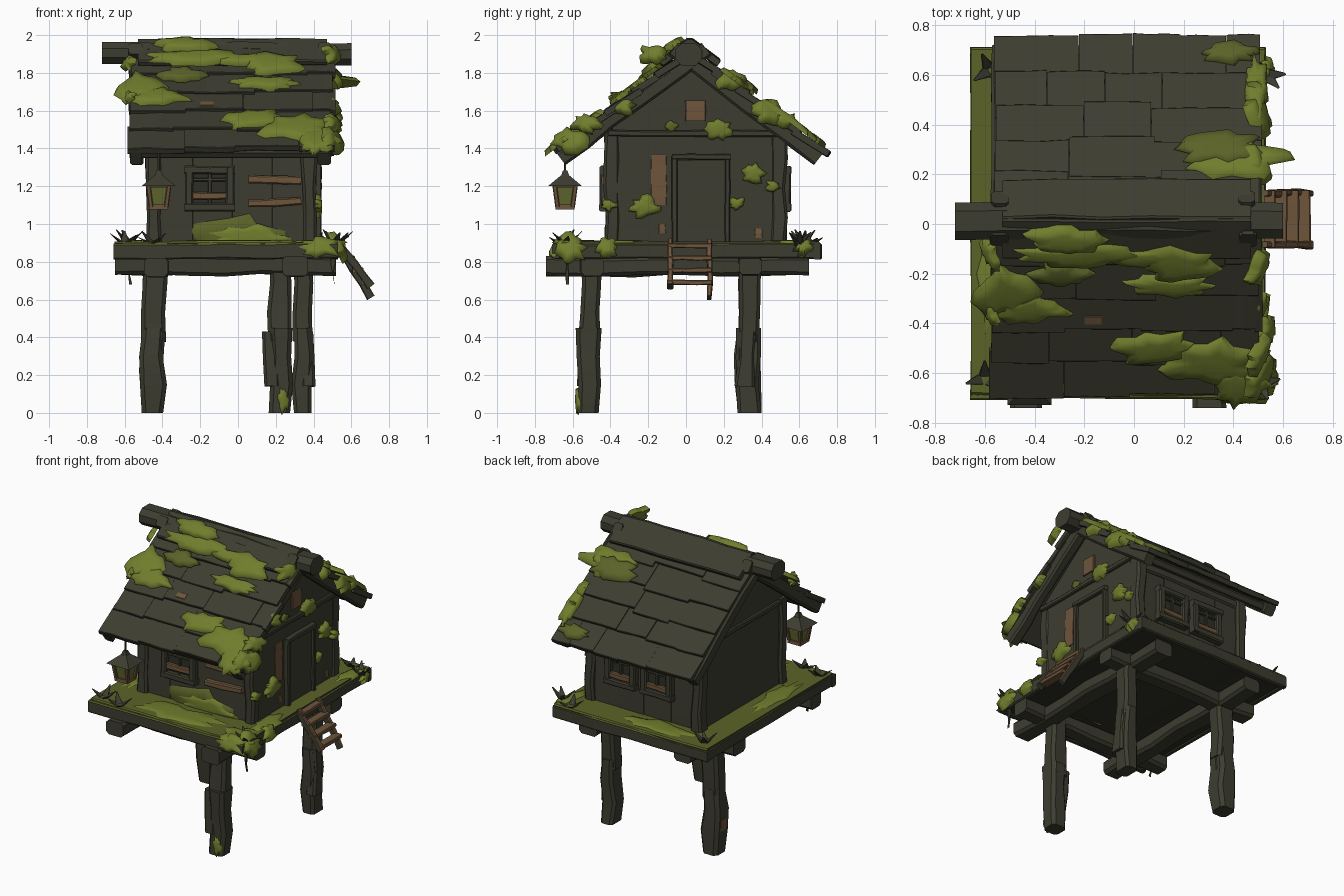
import bpy, bmesh, math, random
from mathutils import Vector, Matrix

random.seed(7)
R = random.uniform
cube = bpy.data.objects.get("Cube")
if cube:
    bpy.data.objects.remove(cube)


def material(name, r, g, b):
    m = bpy.data.materials.new(name)
    m.use_nodes = True
    m.diffuse_color = (r, g, b, 1)
    node = m.node_tree.nodes["Principled BSDF"]
    node.inputs["Base Color"].default_value = (r, g, b, 1)
    node.inputs["Roughness"].default_value = 0.9
    return m


WOOD = material("weathered_wood", .046, .046, .030)
DARK = material("shadowed_wood", .028, .028, .019)
BROWN = material("bare_wood", .155, .09, .044)
MOSS = material("bright_moss", .163, .203, .026)
OLIVE = material("deep_moss", .104, .124, .021)
GLASS = material("lantern_glass", .115, .14, .028)


def finish(name, bm, *mats, angle=35):
    bmesh.ops.recalc_face_normals(bm, faces=bm.faces)
    me = bpy.data.meshes.new(name)
    bm.to_mesh(me)
    bm.free()
    for m in mats:
        me.materials.append(m)
    ob = bpy.data.objects.new(name, me)
    bpy.context.collection.objects.link(ob)
    bpy.ops.object.select_all(action='DESELECT')
    ob.select_set(True)
    bpy.context.view_layer.objects.active = ob
    bpy.ops.object.shade_smooth_by_angle(angle=math.radians(angle))


def beam(bm, a, b, w, h, mi=0, n=1, wob=0.0, taper=1.0, up=None, bevel=.18):
    """Chamfered hewn timber from a to b."""
    a, b = Vector(a), Vector(b)
    d = (b - a).normalized()
    up = Vector(up) if up else Vector((0, 0, 1) if abs(d.z) < .9 else (0, 1, 0))
    side = d.cross(up).normalized()
    top = side.cross(d)
    j = wob * min(w, h)
    rings = []
    for i in range(n + 1):
        t = i / n
        k = 1 + (taper - 1) * t
        x, y = w * k / 2 + R(-j, j) / 2, h * k / 2 + R(-j, j) / 2
        c = bevel * min(w, h) * k
        o = a.lerp(b, t) + side * R(-j, j) * .5 + top * R(-j, j) * .5
        pts = [(x, y - c), (x - c, y), (c - x, y), (-x, y - c),
               (-x, c - y), (c - x, -y), (x - c, -y), (x, c - y)]
        rings.append([bm.verts.new(o + side * p + top * q) for p, q in pts])
    faces = [bm.faces.new(rings[0]), bm.faces.new(rings[-1])]
    for r, s in zip(rings, rings[1:]):
        faces += [bm.faces.new((r[i - 1], r[i], s[i], s[i - 1])) for i in range(8)]
    for f in faces:
        f.material_index = mi


def moss(bm, c, n, rx, ry, h=.024, mi=0):
    """Ragged domed cushion lying on a surface with normal n."""
    n = Vector(n).normalized()
    up = Vector((0, 0, 1)) if abs(n.z) < .95 else Vector((0, 1, 0))
    x = up.cross(n).normalized()
    y, c, k = n.cross(x), Vector(c), 18
    rad = [R(.66, 1.24) for _ in range(k)]
    rings = []
    for f, z in ((.5, h), (.88, h * .7), (1, -h * .6)):
        rings.append([bm.verts.new(c + x * rx * f * r * math.cos(math.tau * i / k)
                                   + y * ry * f * r * math.sin(math.tau * i / k) + n * z)
                      for i, r in enumerate(rad)])
    faces = [bm.faces.new(rings[0]), bm.faces.new(rings[-1])]
    for r, s in zip(rings, rings[1:]):
        faces += [bm.faces.new((r[i - 1], r[i], s[i], s[i - 1])) for i in range(k)]
    for f in faces:
        f.material_index = mi


RIDGE_Y, RIDGE_Z = .02, 1.91


def slope(s, x, u, lift=0):
    """Point on the roof, u along the slope from the ridge; s is -1 front, 1 back."""
    return Vector((x, RIDGE_Y + s * (.8 * u + .6 * lift), RIDGE_Z - .6 * u + .8 * lift))


# Stilts: foot x, top x, y, thickness, side of the split bulge
bm = bmesh.new()
for x, top, y, w, out in ((.222, .225, -.51, .12, -.05), (.343, .345, .33, .10, .02),
                          (-.452, -.43, .33, .13, .02)):
    beam(bm, (x, y, 0), (x, y, .45), w, .125, 0, 3, .16)
    beam(bm, (x, y, .38), (top, y + .01, .84), w, .11, 0, 3, .1)
    beam(bm, (x + out, y - .02, .14), (x + out, y - .01, .43), .08, .1, 0, 2, .25)
beam(bm, (-.516, .33, .16), (-.516, .33, .24), .014, .07, 1, 2, .3)
finish("stilts", bm, WOOD, BROWN)

# Support beams
bm = bmesh.new()
for x in (-.43, .30):
    beam(bm, (x, -.74, .775), (x, .65, .775), .13, .1, 0, 6, .1)
for y in (-.5, .34):
    beam(bm, (-.65, y, .78), (.52, y, .78), .12, .1, 0, 6, .1)
finish("support_beams", bm, WOOD)

# Platform: mossy top, timber rim, shadowed underside
bm = bmesh.new()
beam(bm, (-.655, .01, .865), (.525, .01, .865), 1.40, .08, 0, 6, .06, bevel=.1)
for y in (-.685, .695):
    beam(bm, (-.66, y, .856), (.53, y, .856), .04, .08, 0, 6, .15)
for x in (-.64, .51):
    beam(bm, (x, -.69, .856), (x, .71, .856), .04, .08, 0, 6, .15)
bmesh.ops.recalc_face_normals(bm, faces=bm.faces)
for f in bm.faces:
    if f.normal.z > .6:
        f.material_index = 1
    elif f.normal.z < -.9 and f.calc_area() > .05:
        f.material_index = 2
finish("platform", bm, WOOD, OLIVE, DARK)

# House body with gables
bm = bmesh.new()
X0, X1, Y0, Y1 = -.465, .41, -.39, .49
outline = [(Y0, .88), (Y1, .88), (Y1, 1.49), (RIDGE_Y, 1.83), (Y0, 1.53)]
face = bm.faces.new([bm.verts.new((X0, y, z)) for y, z in outline])
ext = bmesh.ops.extrude_face_region(bm, geom=[face])["geom"]
bmesh.ops.translate(bm, vec=(X1 - X0, 0, 0),
                    verts=[v for v in ext if isinstance(v, bmesh.types.BMVert)])
finish("house_body", bm, WOOD)

# Front and back wall planks
bm = bmesh.new()
for i in range(4):
    x = X0 + (i + .5) * .21
    for y in (Y0, Y1):
        beam(bm, (x + .015, y, .89), (x + .015, y, 1.47), .212, .03 + R(0, .012), 0, 2, .06,
             bevel=.06)
finish("wall_planks", bm, WOOD)

# Corner posts and gable ties
bm = bmesh.new()
for x in (X0 + .02, X1 - .03):
    for y in (Y0, Y1):
        beam(bm, (x, y, .88), (x, y, 1.5), .08, .08, 0, 4, .15)
for x in (X0, X1):
    beam(bm, (x, Y0 - .02, 1.48), (x, Y1 + .02, 1.48), .04, .035, 0, 5, .12)
for y in (Y0, Y1):
    beam(bm, (X0, y, 1.42), (X1, y, 1.42), .06, .06, 0, 4, .1)
finish("timber_frame", bm, WOOD)

# Windows: one in front, a pair at the back, and loose boards in front
bm = bmesh.new()
for wall, s, cx, hw, bar in ((Y0, -1, -.15, .108, 1.15), (Y1, 1, -.15, .095, 1.135),
                             (Y1, 1, .13, .095, 1.135)):
    y = wall + s * .04
    beam(bm, (cx - hw, y - s * .012, 1.185), (cx + hw, y - s * .012, 1.185), .01, .2, 1)
    for x in (cx - hw, cx + hw):
        beam(bm, (x, y, 1.07), (x, y, 1.30), .045, .05, 0, 2, .1)
    for z in (1.09, 1.285):
        beam(bm, (cx - hw - .025, y, z), (cx + hw + .025, y, z), .055, .045, 0, 2, .1)
    beam(bm, (cx, y, 1.1), (cx, y, 1.28), .018, .02)
    beam(bm, (cx - hw + .02, y, bar), (cx + hw - .02, y, bar), .034, .036, 2, 2, .12)
    beam(bm, (cx - hw + .02, y, 1.235), (cx + hw - .02, y, 1.235), .02, .018)
for z, t in ((1.235, .002), (1.115, -.006)):
    beam(bm, (.055, Y0 - .035, z + t), (.335, Y0 - .035, z - t), .04, .042, 2, 4, .12)
finish("windows", bm, WOOD, DARK, BROWN)

# Door with frame, gable hatch and bare patches
bm = bmesh.new()
beam(bm, (X1 + .006, .08, .9), (X1 + .006, .08, 1.34), .012, .27, bevel=.06)
for y in (-.06, .22):
    beam(bm, (X1 + .01, y, .88), (X1 + .01, y, 1.36), .045, .03, 0, 3, .1)
beam(bm, (X1 + .01, -.075, 1.355), (X1 + .01, .235, 1.355), .05, .03, 0, 3, .1)
beam(bm, (X1 + .002, .05, 1.545), (X1 + .002, .05, 1.655), .02, .11, 1, 2, .2)
for y, z, w, h in ((-.145, 1.235, .08, .27), (-.125, .975, .035, .05), (.385, .95, .04, .05)):
    beam(bm, (X1 + .002, y, z - h / 2), (X1 + .002, y, z + h / 2), .009, w, 1, 3, .6)
finish("door", bm, WOOD, BROWN)

# Steps: bare wood with weathered outer cheeks
bm = bmesh.new()
for y, foot in ((-.085, .67), (.125, .61)):
    beam(bm, (.52, y, .91), (.705, y, foot), .03, .045, 1, 4, .2)
bmesh.ops.recalc_face_normals(bm, faces=bm.faces)
for f in bm.faces:
    if abs(f.normal.y) > .8 or f.normal.z < -.3:
        f.material_index = 0
for i in range(4):
    x, z = .54 + i * .047, .885 - i * .065
    beam(bm, (x, -.095, z), (x, .135, z), .06, .026, 1, 3, .12)
finish("steps", bm, WOOD, BROWN)

# Roof deck and overlapping shingles
bm = bmesh.new()
for s in (-1, 1):
    normal = (0, s * .6, .8)
    beam(bm, slope(s, -.55, .43, -.045), slope(s, .47, .43, -.045), .84, .05, up=normal)
    for r in range(5):
        u, x = .1 + (.17 + s * .003) * r, -.585 + R(0, .03)
        while x < .5:
            x2 = x + R(.18, .38)
            if x2 > .40:
                x2 = .505 + R(-.02, .02)
            v = u + R(-.018, .018)
            beam(bm, slope(s, x, v), slope(s, x2 - .001, v), .225, .034, 0, 3, .12,
                 up=(0, s * .53, .85), bevel=.1)
            x = x2
beam(bm, slope(-1, -.2, .49, .022), slope(-1, -.13, .49, .022), .04, .012, 1, up=(0, -.53, .85))
finish("roof_shingles", bm, WOOD, BROWN)

# Rake boards and ridge
bm = bmesh.new()
for s in (-1, 1):
    for x in (-.54, .455):
        beam(bm, slope(s, x, -.08, -.04), slope(s, x, .885, -.045), .07, .08, 0, 6, .15)
    beam(bm, slope(s, -.53, .06, .045), slope(s, .47, .06, .045), .2, .04, 0, 5, .2,
         up=(0, s * .6, .8))
beam(bm, (-.72, .015, 1.90), (.60, .015, 1.90), .15, .115, 0, 7, .1, bevel=.3)
finish("ridge_and_rakes", bm, WOOD)

# Roof moss: side, x, height, half width, half length, lift
bm = bmesh.new()
for s, x, z, rx, ry, lift, mi in (
        (-1, -.30, 1.76, .12, .06, .04, 1), (-1, -.52, 1.70, .13, .14, .03, 0),
        (-1, -.42, 1.65, .16, .07, .03, 0), (-1, .14, 1.72, .17, .05, .03, 0),
        (-1, .08, 1.53, .20, .08, .03, 0), (-1, .32, 1.49, .21, .12, .03, 0),
        (-1, .42, 1.42, .11, .11, .03, 0), (-1, -.22, 1.83, .26, .07, .065, 0),
        (-1, .18, 1.80, .18, .09, .06, 0), (-1, .02, 1.82, .2, .05, .06, 0),
        (1, .42, 1.74, .20, .11, .03, 0), (1, .35, 1.715, .17, .08, .045, 1),
        (1, .38, 1.42, .12, .05, .03, 1), (1, .49, 1.53, .05, .17, .03, 0)):
    moss(bm, slope(s, x, (RIDGE_Z - z) / .6, lift), (0, s * .6, .8), rx, ry, .02, mi)
# Ridge tuft and clumps hanging over the rakes
moss(bm, (-.28, -.07, 1.945), (0, -.6, 1), .16, .07, .025)
for y, z, r in ((-.17, 1.90, .08), (-.33, 1.62, .06), (-.62, 1.44, .10), (-.53, 1.53, .08),
                (.24, 1.76, .08), (.44, 1.59, .09), (.53, 1.55, .06)):
    moss(bm, (.50, y, z), (1, math.copysign(.4, y), .5), r, r * .75, .03)
for y, z in ((-.35, 1.67), (-.12, 1.85)):
    moss(bm, (-.58, y, z), (-1, -.4, .6), .07, .04, .02)
finish("roof_moss", bm, MOSS, OLIVE, angle=60)

# Moss on walls and platform
bm = bmesh.new()
for y, z, r in ((.18, 1.50, .075), (-.22, 1.09, .08), (.36, 1.27, .07),
                (.27, 1.11, .045), (-.41, 1.10, .045), (.46, 1.2, .04)):
    moss(bm, (.422, y, z), (1, 0, 0), r, r * .75, .022)
moss(bm, (.415, -.08, 1.515), (1, 0, 0), .035, .03, .012, 1)
moss(bm, (.0, -.415, .93), (0, -1, 0), .31, .11, .010, 1)
moss(bm, (.06, -.422, .93), (0, -1, 0), .22, .06, .010)
for x, y, rx, ry in ((.44, -.6, .13, .11), (.47, -.35, .07, .16), (-.08, -.56, .36, .11),
                     (-.2, .6, .26, .08), (.48, .55, .05, .14), (-.56, -.2, .07, .26)):
    moss(bm, (x, y, .905), (0, 0, 1), rx, ry, .010)
for y, r in ((-.62, .09), (-.42, .06), (.62, .05)):
    moss(bm, (.53, y, .875), (1, 0, .5), r, r * .9, .03)
moss(bm, (.43, -.69, .87), (0, -1, .5), .12, .06, .025)
moss(bm, (.24, -.572, .07), (.3, -1, 0), .03, .07, .012)
finish("wall_and_platform_moss", bm, MOSS, OLIVE, angle=60)

# Leafy tufts and hanging roots at the platform edge
bm = bmesh.new()
for x, y in ((-.60, -.62), (.53, .60), (.51, -.64), (-.58, .62), (-.45, -.66), (.42, .66)):
    for i in range(4):
        a = math.tau * i / 4 + R(0, 1)
        tip = (x + .08 * math.cos(a), y + .07 * math.sin(a), .92 + R(.005, .06))
        beam(bm, (x, y, .89), tip, .055, .014, 0, 1, 0, .15)
for x, y in ((.5, -.63), (-.58, -.52)):
    beam(bm, (x, y, .84), (x + .01, y, .68), .025, .025, 0, 3, .4, .3)
finish("tufts_and_roots", bm, WOOD)

# Hanging four-sided lantern
bm = bmesh.new()
LX, LY = -.42, -.64


def pyramid(z, w1, w2, depth, mi):
    place = Matrix.Translation((LX, LY, z)) @ Matrix.Rotation(math.pi / 4, 4, 'Z')
    made = bmesh.ops.create_cone(bm, cap_ends=True, segments=4, radius1=w1 * math.sqrt(2),
                                 radius2=w2 * math.sqrt(2), depth=depth, matrix=place)
    for f in {f for v in made["verts"] for f in v.link_faces}:
        f.material_index = mi


pyramid(1.155, .040, .055, .11, 2)
pyramid(1.23, .088, .022, .055, 0)
pyramid(1.268, .022, .012, .03, 0)
pyramid(1.09, .050, .050, .024, 1)
pyramid(1.203, .064, .066, .02, 1)
for c in (-1, 1):
    for s in (-1, 1):
        beam(bm, (LX + .040 * c, LY + .040 * s, 1.09), (LX + .056 * c, LY + .056 * s, 1.21),
             .024, .024, 1)
beam(bm, (LX, LY, 1.27), (LX, LY, 1.42), .012, .012)
finish("lantern", bm, WOOD, BROWN, GLASS)
